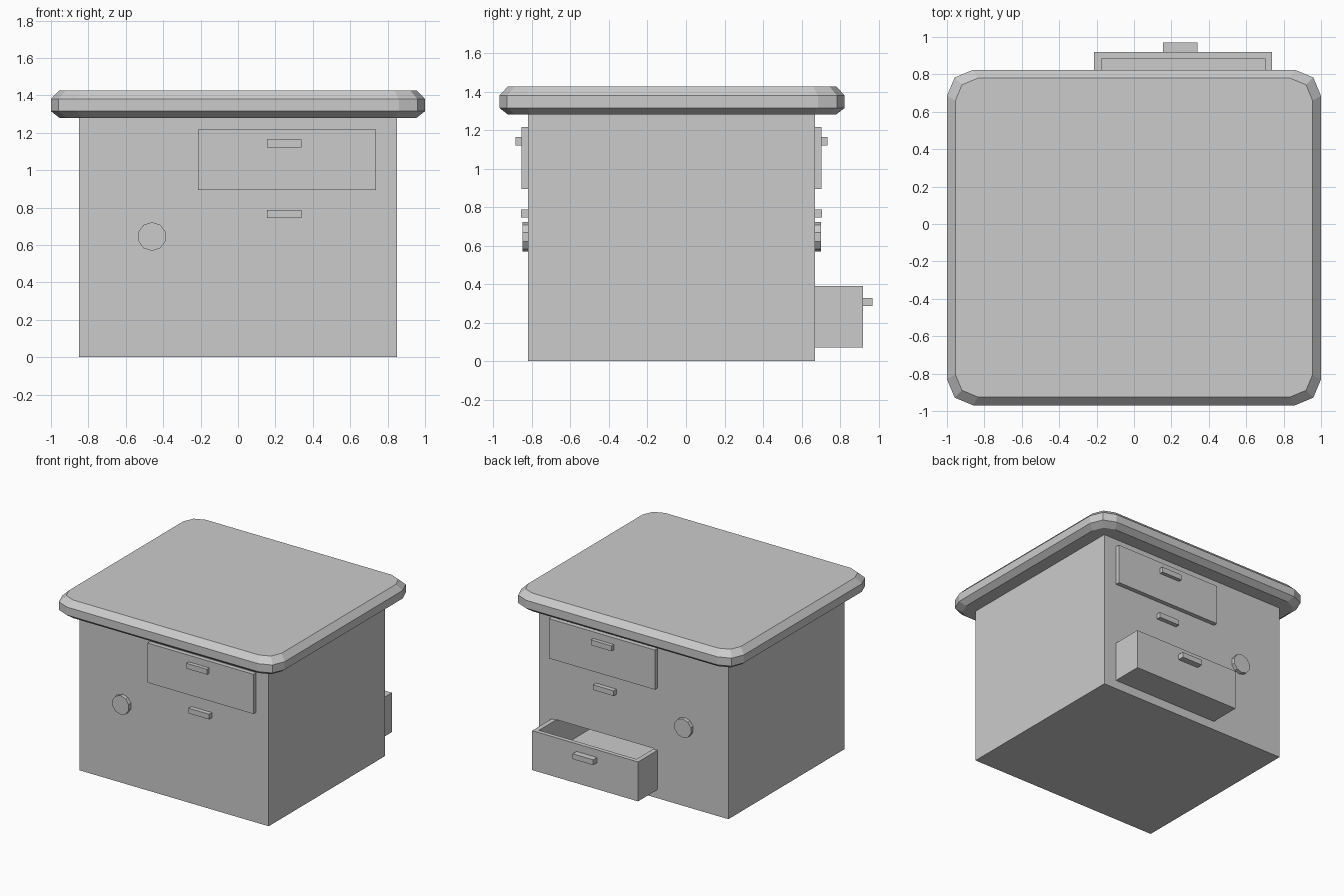
import bpy, bmesh
from math import cos, sin, pi, radians

if "Cube" in bpy.data.objects:
    bpy.data.objects.remove(bpy.data.objects["Cube"])

MID = -0.075          # depth of the cabinet's mirror plane


def finish(name, bm):
    bmesh.ops.recalc_face_normals(bm, faces=bm.faces)
    me = bpy.data.meshes.new(name)
    bm.to_mesh(me)
    bm.free()
    ob = bpy.data.objects.new(name, me)
    bpy.context.collection.objects.link(ob)
    return ob


def box(name, x, y, z):
    bm = bmesh.new()
    bmesh.ops.create_cube(bm, size=1)
    for v in bm.verts:
        for i, (lo, hi) in enumerate((x, y, z)):
            v.co[i] = lo if v.co[i] < 0 else hi
    return finish(name, bm)


def cut(ob, cutter):
    m = ob.modifiers.new("hollow", 'BOOLEAN')
    m.operation = 'DIFFERENCE'
    m.solver = 'EXACT'
    m.object = cutter


def rounded_slab(name, hx, hy, cy, profile, segs=2):
    # stacked rounded-rectangle rings, profile = (z, inset, corner radius)
    bm = bmesh.new()
    rings = []
    for z, inset, r in profile:
        ring = []
        for q, (sx, sy) in enumerate(((1, 1), (-1, 1), (-1, -1), (1, -1))):
            for k in range(segs + 1):
                a = pi / 2 * (q + k / segs)
                ring.append(bm.verts.new((sx * (hx - inset - r) + r * cos(a),
                                          cy + sy * (hy - inset - r) + r * sin(a), z)))
        rings.append(ring)
    n = len(rings[0])
    for a, b in zip(rings, rings[1:]):
        for i in range(n):
            j = (i + 1) % n
            bm.faces.new((a[i], a[j], b[j], b[i]))
    bm.faces.new(rings[0])
    bm.faces.new(rings[-1])
    return finish(name, bm)


def knob(name, x, z, y0, y1, r):
    bm = bmesh.new()
    bmesh.ops.create_cone(bm, cap_ends=True, segments=10, radius1=r, radius2=r, depth=abs(y1 - y0))
    for v in bm.verts:
        v.co = (x + v.co.x, (y0 + y1) / 2 + v.co.z, z + v.co.y)
    return finish(name, bm)


def span(side, d0, d1):
    # depth range measured outward from the cabinet face, on front (-1) or back (+1)
    return sorted((MID + side * (0.745 + d0), MID + side * (0.745 + d1)))


# Cabinet body and bevelled table top
body = box("cabinet_body", (-0.85, 0.85), (-0.82, 0.67), (0, 1.30))
rounded_slab("table_top", 1.0, 0.897, -0.0725,
             [(1.28, 0.045, 0.12), (1.315, 0, 0.14), (1.38, 0, 0.14), (1.427, 0.045, 0.12)])

# Drawer fronts, handles and knobs on both faces
HX = (0.155, 0.34)
for side, label in ((-1, "front"), (1, "back")):
    box(label + "_top_drawer", (-0.213, 0.738), span(side, -0.02, 0.035), (0.895, 1.217))
    box(label + "_top_handle", HX, span(side, 0.03, 0.065), (1.12, 1.163))
    box(label + "_middle_handle", HX, span(side, -0.02, 0.036), (0.745, 0.787))
    knob(label + "_knob", -0.46, 0.645, *span(side, -0.02, 0.03), 0.077)

# Pulled-out lower drawer at the back, hollow and open into the cabinet
drawer = box("open_drawer", (-0.213, 0.738), (0.66, 0.92), (0.07, 0.39))
box("open_drawer_handle", HX, (0.91, 0.97), (0.285, 0.328))
hollow = box("drawer_hollow_cutter", (-0.175, 0.70), (0.05, 0.885), (0.15, 0.395))
hollow.hide_render = True
hollow.display_type = 'WIRE'
cut(body, hollow)
cut(drawer, hollow)
